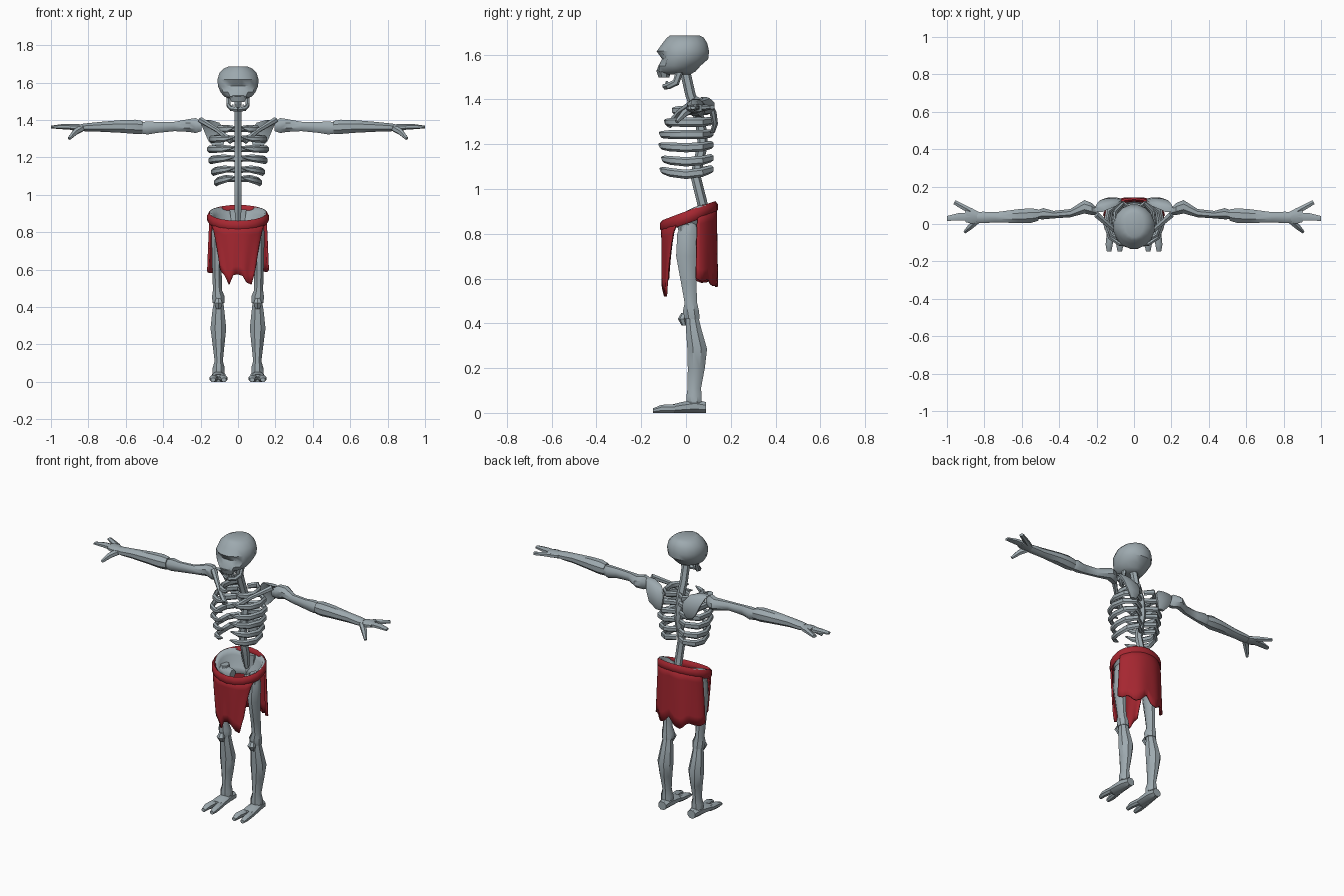
import bpy, bmesh, math
from mathutils import Vector

def material(name, rgb):
    m = bpy.data.materials.new(name)
    m.diffuse_color = (*rgb, 1)
    return m

BONE = material("grey bone", (0.34, 0.40, 0.43))
RED = material("red cloth", (0.38, 0.02, 0.03))
X, Y, Z = Vector((1, 0, 0)), Vector((0, 1, 0)), Vector((0, 0, 1))

def finish(bm, name, mat, mirror=False, solid=0, angle=40):
    bmesh.ops.recalc_face_normals(bm, faces=bm.faces)
    me = bpy.data.meshes.new(name)
    bm.to_mesh(me)
    bm.free()
    me.materials.append(mat)
    for p in me.polygons:
        p.use_smooth = True
    me.set_sharp_from_angle(angle=math.radians(angle))
    ob = bpy.data.objects.new(name, me)
    bpy.context.collection.objects.link(ob)
    if solid:
        s = ob.modifiers.new("thickness", 'SOLIDIFY')
        s.thickness, s.offset = solid, 0
    if mirror:
        ob.modifiers.new("mirror", 'MIRROR')
    return ob

def sweep(name, stations, up=Z, axis=None, n=8, mirror=True, closed=False, mat=BONE, edit=None):
    """Loft rings through stations (x, y, z, half width, half height along up)."""
    bm = bmesh.new()
    pts = [Vector(s[:3]) for s in stations]
    k, rings = len(pts), []
    for i, s in enumerate(stations):
        if closed:
            t = pts[(i + 1) % k] - pts[i - 1]
        else:
            t = axis or (pts[min(i + 1, k - 1)] - pts[max(i - 1, 0)])
        t = t.normalized()
        side = t.cross(up).normalized()
        u = side.cross(t)
        f = 1 / math.cos(math.pi / n)
        rings.append([bm.verts.new(pts[i] + side * s[3] * f * math.cos((j + .5) * 2 * math.pi / n)
                                   + u * s[4] * f * math.sin((j + .5) * 2 * math.pi / n)) for j in range(n)])
    for i in range(k if closed else k - 1):
        a, b = rings[i], rings[(i + 1) % k]
        for j in range(n):
            bm.faces.new((a[j], a[(j + 1) % n], b[(j + 1) % n], b[j]))
    if not closed:
        bm.faces.new(rings[0])
        bm.faces.new(rings[-1])
    if edit:
        for v in bm.verts:
            edit(v.co)
    return finish(bm, name, mat, mirror)

def sheet(name, fn, nu, nv, mat, solid, mirror=False):
    """Grid surface from fn(u, v), both 0..1."""
    bm = bmesh.new()
    g = [[bm.verts.new(fn(i / nu, j / nv)) for j in range(nv + 1)] for i in range(nu + 1)]
    for i in range(nu):
        for j in range(nv):
            bm.faces.new((g[i][j], g[i + 1][j], g[i + 1][j + 1], g[i][j + 1]))
    return finish(bm, name, mat, mirror, solid, 60)

# Skull with pressed-in eye sockets and nose
def sockets(co):
    if co.y < -.06 and 1.56 < co.z < 1.6 and .02 < abs(co.x) < .075:
        co.y += .028
    if co.y < -.1 and 1.53 < co.z < 1.56 and abs(co.x) < .03:
        co.y += .012

sweep("skull", [(0, -.05, 1.512, .04, .07), (0, -.045, 1.525, .075, .088), (0, -.035, 1.55, .094, .1),
                (0, -.018, 1.58, .107, .117), (0, -.014, 1.615, .11, .117), (0, -.005, 1.65, .1, .1),
                (0, -.003, 1.675, .075, .083), (0, -.005, 1.686, .05, .065)],
      up=Y, axis=Z, n=16, mirror=False, edit=sockets)
sweep("upper_jaw", [(0, -.1, 1.53, .05, .033), (0, -.098, 1.497, .036, .024)], up=Y, axis=Z, mirror=False)
sweep("lower_jaw", [(.052, -.028, 1.525, .01, .014), (.05, -.045, 1.475, .01, .014),
                    (.035, -.08, 1.459, .01, .013), (0, -.094, 1.456, .01, .013)], up=Vector((0, -1, 1)), n=6)
for i in range(2):
    x = .011 + .018 * i
    sweep("lower_tooth", [(x, -.09 + .25 * x, 1.46, .006, .005), (x, -.09 + .25 * x, 1.482, .004, .003)],
          up=Y, n=4)

# Spine
sweep("spine", [(0, -.005, 1.53, .02, .02), (0, .02, 1.42, .02, .02), (0, .065, 1.3, .02, .02),
                (0, .075, 1.2, .02, .02), (0, .042, 1.06, .02, .02), (0, .072, .94, .02, .02),
                (0, .088, .84, .012, .014)], up=Y, n=6, mirror=False)

# Ribs: (height, half width, front reach, outer droop)
for z, w, f, d in [(1.35, .11, -.06, 0), (1.298, .15, -.095, 0), (1.243, .16, -.118, 0),
                   (1.192, .152, -.12, .008), (1.133, .138, -.108, .012), (1.083, .122, -.115, .018)]:
    sweep("rib_pair", [(.012, .075, z, .01, .014), (.5 * w, .112, z + .005, .011, .016),
                       (.88 * w, .07, z - d * .5, .011, .018), (.96 * w, 0, z - d, .011, .018),
                       (.8 * w, .62 * f, z - d * .5, .011, .017), (.5 * w, .9 * f, z, .009, .014),
                       (.025, f, z + .008, .003, .004)], n=6)

# Shoulder girdle
sweep("collar_bone", [(.035, -.075, 1.285, .014, .014), (.11, -.03, 1.345, .011, .011),
                      (.2, .05, 1.4, .016, .014)], n=6)
sweep("shoulder_blade", [(.105, .118, 1.25, .02, .01), (.115, .13, 1.29, .045, .013),
                         (.125, .12, 1.345, .058, .016), (.15, .1, 1.385, .05, .016),
                         (.18, .08, 1.4, .03, .015)], up=Y, axis=Z)

# Arms
sweep("upper_arm", [(.195, .065, 1.365, .018, .025), (.225, .08, 1.37, .032, .04), (.265, .092, 1.37, .036, .034),
                    (.34, .058, 1.365, .022, .025), (.43, .05, 1.36, .02, .029), (.485, .055, 1.357, .03, .035),
                    (.515, .05, 1.357, .024, .03)], axis=X)
sweep("forearm", [(.51, .048, 1.36, .03, .034), (.55, .045, 1.363, .039, .038), (.62, .042, 1.365, .037, .034),
                  (.74, .036, 1.363, .027, .026), (.81, .035, 1.36, .031, .022), (.84, .035, 1.36, .026, .018)],
      axis=X)
sweep("palm", [(.83, .036, 1.358, .028, .018), (.87, .044, 1.36, .042, .018), (.9, .05, 1.362, .04, .014)], axis=X)
sweep("back_finger", [(.875, .07, 1.362, .016, .014), (.96, .117, 1.365, .012, .008)], n=6)
sweep("long_finger", [(.87, .04, 1.362, .022, .014), (.94, .038, 1.364, .02, .012), (1.0, .03, 1.362, .013, .006)],
      axis=X, n=6)
sweep("thumb", [(.835, .02, 1.355, .016, .016), (.87, -.01, 1.335, .015, .015), (.903, -.042, 1.3, .008, .008)], n=6)

# Legs
sweep("thigh", [(.1, .015, .86, .022, .028), (.108, .005, .8, .034, .044), (.112, .0, .7, .028, .044),
                (.112, .012, .58, .025, .034), (.11, .022, .49, .024, .028), (.105, .022, .455, .034, .036),
                (.104, .027, .42, .032, .034)], up=Y, axis=-Z)
sweep("kneecap", [(.105, -.01, .445, .012, .01), (.105, -.018, .42, .022, .016), (.105, -.008, .39, .012, .01)],
      up=Y, axis=-Z, n=6)
sweep("shin", [(.104, .028, .425, .026, .028), (.105, .035, .37, .033, .035), (.105, .05, .285, .042, .044),
               (.104, .046, .2, .032, .038), (.103, .037, .11, .022, .03), (.103, .036, .075, .032, .034),
               (.103, .036, .045, .032, .034)], up=Y, axis=-Z)
sweep("foot", [(.1, .09, .024, .026, .024), (.102, .04, .03, .034, .03), (.105, -.02, .024, .038, .024),
               (.106, -.06, .019, .04, .019)], axis=-Y)
for x, end in [(.085, .076), (.126, .133)]:
    sweep("toe", [(x, -.05, .019, .02, .019), (end, -.11, .018, .019, .018), (end, -.148, .01, .012, .01)], axis=-Y)

# Pelvis bowl, open at the front
def belt_z(y):
    return .872 + .36 * y

def pelvis(u, v):
    a = math.radians(-40 + 130 * u)
    y = .012 + (.05 + .068 * v) * math.sin(a) + .02 * (1 - v)
    top = belt_z(y) + .03 * math.sin(math.pi * min(1, u * 1.1)) - .015 * (u > .9)
    return ((.07 + .08 * v ** .7) * math.cos(a), y, .795 + (top - .795) * v)

sheet("pelvis", pelvis, 10, 4, BONE, .014, True)
sweep("hip_joint", [(.05, .02, .81, .025, .025), (.105, .0, .83, .035, .032), (.13, .0, .82, .022, .022)], axis=X)
sweep("tail_bone", [(0, .1, .92, .045, .012), (0, .105, .85, .035, .014), (0, .085, .77, .01, .01)],
      up=Y, axis=-Z, n=6, mirror=False)

# Tilted belt roll
ring = []
for i in range(20):
    a = 2 * math.pi * i / 20
    y = .013 + .118 * math.sin(a)
    ring.append((.154 * math.cos(a), y, belt_z(y), .011, .023))
sweep("belt", ring, n=6, mirror=False, closed=True, mat=RED)

# Ragged cloth panels hung from the belt
def panel(name, mid, spread_top, spread_low, hem, flare):
    def fn(u, v):
        spread = spread_top + (spread_low - spread_top) * v ** .5
        a = math.radians(mid + (u - .5) * 2 * spread)
        s = 1 + flare * v + .025 * v * math.sin(u * 22)
        y0 = .013 + .12 * math.sin(a)
        p = u * (len(hem) - 1)
        i = min(int(p), len(hem) - 2)
        low = hem[i] + (hem[i + 1] - hem[i]) * (p - i)
        top = belt_z(y0)
        return (.156 * s * math.cos(a), .013 + .12 * s * math.sin(a), top + (low - top) * v)
    sheet(name, fn, 24, 6, RED, .01)

panel("front_cloth", -90, 68, 38, [.6, .57, .52, .57, .575, .565, .53, .52, .62], -.04)
panel("back_cloth", 90, 70, 76, [.6, .585, .6, .565, .575, .62, .57, .56, .6, .585, .58, .59], .06)
